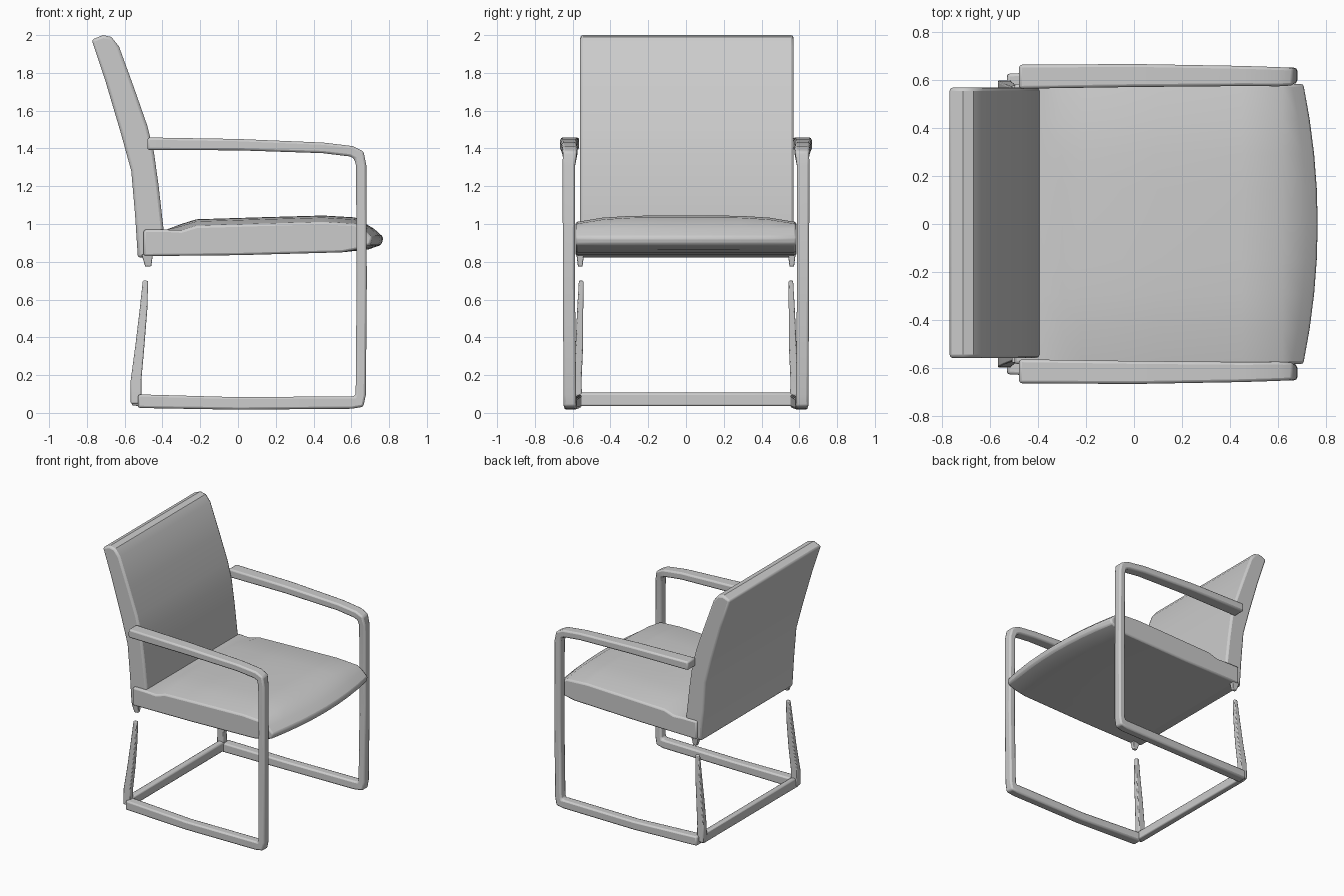
import bpy, bmesh
from mathutils import Vector

cube = bpy.data.objects.get("Cube")
if cube:
    bpy.data.objects.remove(cube)

grey = bpy.data.materials.new("light_grey")
grey.use_nodes = True
COLOUR = (0.6, 0.6, 0.6, 1)
grey.diffuse_color = COLOUR
grey.node_tree.nodes["Principled BSDF"].inputs["Base Color"].default_value = COLOUR


def loft(name, rings, bevel):
    """Skin a list of closed rings and cap both ends."""
    bm = bmesh.new()
    loops = [[bm.verts.new(p) for p in ring] for ring in rings]
    n = len(loops[0])
    for a, b in zip(loops, loops[1:]):
        for i in range(n):
            j = (i + 1) % n
            bm.faces.new((a[i], a[j], b[j], b[i]))
    bm.faces.new(loops[0])
    bm.faces.new(loops[-1])
    bmesh.ops.recalc_face_normals(bm, faces=bm.faces)
    mesh = bpy.data.meshes.new(name)
    bm.to_mesh(mesh)
    bm.free()
    obj = bpy.data.objects.new(name, mesh)
    bpy.context.collection.objects.link(obj)
    mesh.materials.append(grey)
    mod = obj.modifiers.new("soft_edges", 'BEVEL')
    mod.width = bevel
    mod.segments = 2
    mod.limit_method = 'ANGLE'
    mod.angle_limit = 0.7
    bpy.ops.object.select_all(action='DESELECT')
    obj.select_set(True)
    bpy.context.view_layer.objects.active = obj
    bpy.ops.object.shade_smooth_by_angle(angle=0.6)
    return obj


def bar(name, path, bevel=0.012):
    """Sweep a rectangle along (x, y, z, half thickness, half width) points."""
    pts = [Vector((p[0], 0, p[2])) for p in path]
    rings = []
    for i, (x, y, z, t, w) in enumerate(path):
        before = (pts[i] - pts[max(i - 1, 0)]).normalized()
        after = (pts[min(i + 1, len(pts) - 1)] - pts[i]).normalized()
        d = (before + after).normalized()
        miter = max(d.dot(before), d.dot(after), 0.6)
        side = Vector((-d.z, 0, d.x)) * t / miter
        mid = Vector((x, y, z))
        across = Vector((0, w, 0))
        rings.append([mid + side + across, mid + side - across,
                      mid - side - across, mid - side + across])
    return loft(name, rings, bevel)


# Seat cushion: side profile, crowned and bowed forward in the middle
seat_profile = [(-0.50, 0.83), (0.0, 0.835), (0.55, 0.85), (0.69, 0.865), (0.76, 0.89),
                (0.77, 0.93), (0.72, 0.975), (0.62, 1.035), (0.45, 1.045), (0.1, 1.035),
                (-0.22, 1.025), (-0.30, 1.0), (-0.38, 0.97), (-0.50, 0.97)]
rings = []
for k in range(9):
    s = k / 4 - 1
    rings.append([(x - (0.06 * s * s if x > 0.65 else 0), 0.585 * s,
                   z - (0.035 * s ** 4 if z > 0.98 else 0))
                  for x, z in seat_profile])
loft("seat", rings, 0.012)

# Reclined backrest panel
back_profile = [(-0.53, 0.82), (-0.40, 0.84), (-0.395, 0.98), (-0.42, 1.2), (-0.445, 1.38),
                (-0.48, 1.52), (-0.55, 1.72), (-0.63, 1.94), (-0.67, 1.99), (-0.715, 2.0),
                (-0.775, 1.975), (-0.70, 1.75), (-0.62, 1.48), (-0.565, 1.28), (-0.545, 1.05)]
loft("backrest", [[(x, y, z) for x, z in back_profile] for y in (-0.56, 0.57)], 0.015)

# Side frames: armrest, front leg and floor rail in one loop, plus the slim rear leg
for side, s in (("right_side", -1), ("left_side", 1)):
    bar(side + "_arm_frame", [
        (-0.48, s * 0.615, 1.425, 0.033, 0.05), (0.0, s * 0.62, 1.42, 0.03, 0.048),
        (0.45, s * 0.618, 1.403, 0.028, 0.042), (0.60, s * 0.615, 1.385, 0.028, 0.04),
        (0.64, s * 0.615, 1.365, 0.028, 0.037), (0.652, s * 0.62, 1.31, 0.027, 0.033),
        (0.655, s * 0.62, 0.7, 0.027, 0.032), (0.65, s * 0.615, 0.10, 0.027, 0.033),
        (0.64, s * 0.615, 0.06, 0.03, 0.034), (0.60, s * 0.612, 0.055, 0.033, 0.035),
        (0.0, s * 0.61, 0.05, 0.033, 0.035), (-0.53, s * 0.59, 0.062, 0.036, 0.038)])
    bar(side + "_rear_leg", [
        (-0.54, s * 0.575, 0.05, 0.028, 0.025), (-0.54, s * 0.575, 0.17, 0.028, 0.022),
        (-0.52, s * 0.565, 0.35, 0.024, 0.02), (-0.50, s * 0.56, 0.55, 0.02, 0.016),
        (-0.49, s * 0.555, 0.70, 0.014, 0.012)], 0.006)
    bar(side + "_rear_leg_socket", [
        (-0.475, s * 0.56, 0.775, 0.016, 0.012), (-0.48, s * 0.56, 0.84, 0.03, 0.02)], 0.004)

# Rear floor crossbar
loft("rear_crossbar", [[(-0.565, y, 0.04), (-0.51, y, 0.035), (-0.51, y, 0.105), (-0.555, y, 0.11)]
                       for y in (-0.585, 0.585)], 0.01)
